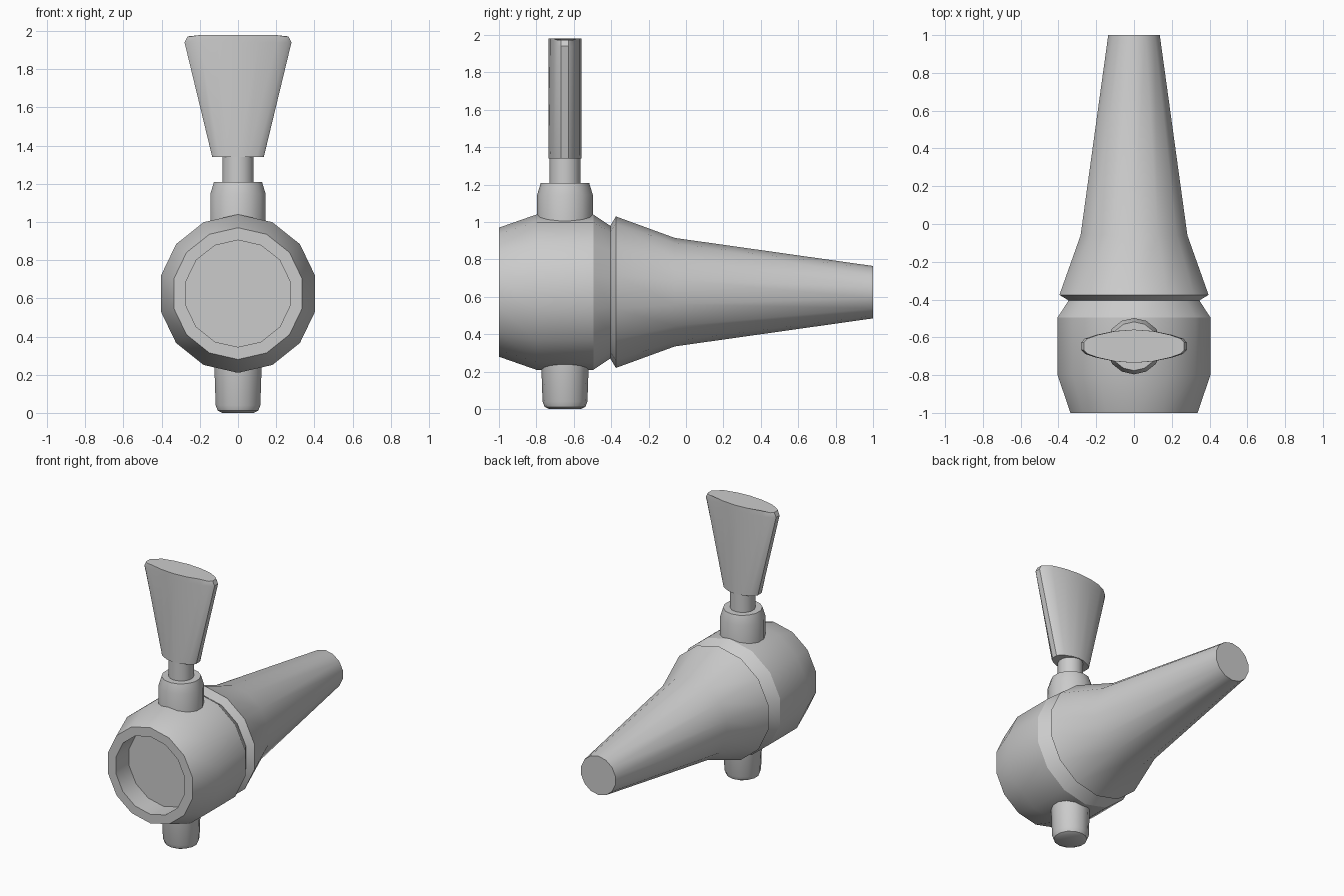
import bpy, bmesh, math

if "Cube" in bpy.data.objects:
    bpy.data.objects.remove(bpy.data.objects["Cube"])

SIDES = 14
AXIS_Z = 0.625    # height of the barrel axis
VALVE_Y = -0.647  # position of the vertical valve axis


def loft(name, rings, angle=30):
    """Skin closed rings of points, cap both ends, smooth by angle."""
    bm = bmesh.new()
    loops = [[bm.verts.new(p) for p in ring] for ring in rings]
    n = len(loops[0])
    for a, b in zip(loops, loops[1:]):
        for i in range(n):
            j = (i + 1) % n
            bm.faces.new((a[i], a[j], b[j], b[i]))
    bm.faces.new(loops[0])
    bm.faces.new(loops[-1])
    bmesh.ops.recalc_face_normals(bm, faces=bm.faces)
    me = bpy.data.meshes.new(name)
    bm.to_mesh(me)
    bm.free()
    ob = bpy.data.objects.new(name, me)
    bpy.context.collection.objects.link(ob)
    bpy.ops.object.select_all(action='DESELECT')
    ob.select_set(True)
    bpy.context.view_layer.objects.active = ob
    bpy.ops.object.shade_smooth_by_angle(angle=math.radians(angle))
    return ob


def lathe(name, profile, along):
    """Revolve (radius, position) pairs about the barrel or valve axis."""
    rings = []
    for r, h in profile:
        ring = []
        for i in range(SIDES):
            t = 2 * math.pi * i / SIDES
            u, v = r * math.sin(t), r * math.cos(t)
            ring.append((u, h, AXIS_Z + v) if along == 'Y' else (u, VALVE_Y + v, h))
        rings.append(ring)
    return loft(name, rings)


# Barrel: recessed front, groove, and long tapering spigot
lathe("barrel", [(0.28, -0.85), (0.28, -1.0), (0.345, -1.0), (0.415, -0.8),
                 (0.415, -0.495), (0.355, -0.405), (0.405, -0.375),
                 (0.29, -0.06), (0.14, 1.0)], 'Y')

# Collar on top of the barrel, stem and lower outlet
lathe("collar", [(0.149, 0.95), (0.149, 1.145), (0.129, 1.21)], 'Z')
lathe("stem", [(0.083, 1.15), (0.083, 1.38)], 'Z')
lathe("outlet", [(0.085, 0.0), (0.109, 0.012), (0.12, 0.04), (0.129, 0.3)], 'Z')

# Flared handle with a lens-shaped section and clipped tips
quarter = [(1.0, 0.02), (0.93, 0.04), (0.72, 0.06), (0.38, 0.08)]
half = quarter + [(0, 0.088)] + [(-x, y) for x, y in reversed(quarter)]
lens = half + [(-x, -y) for x, y in half]


def section(width, z, tip_z=None):
    return [(x * width, VALVE_Y + y, tip_z if tip_z and abs(x) > 0.9 else z)
            for x, y in lens]


loft("handle", [section(0.135, 1.34), section(0.28, 1.94),
                section(0.265, 1.98, 1.972)])
